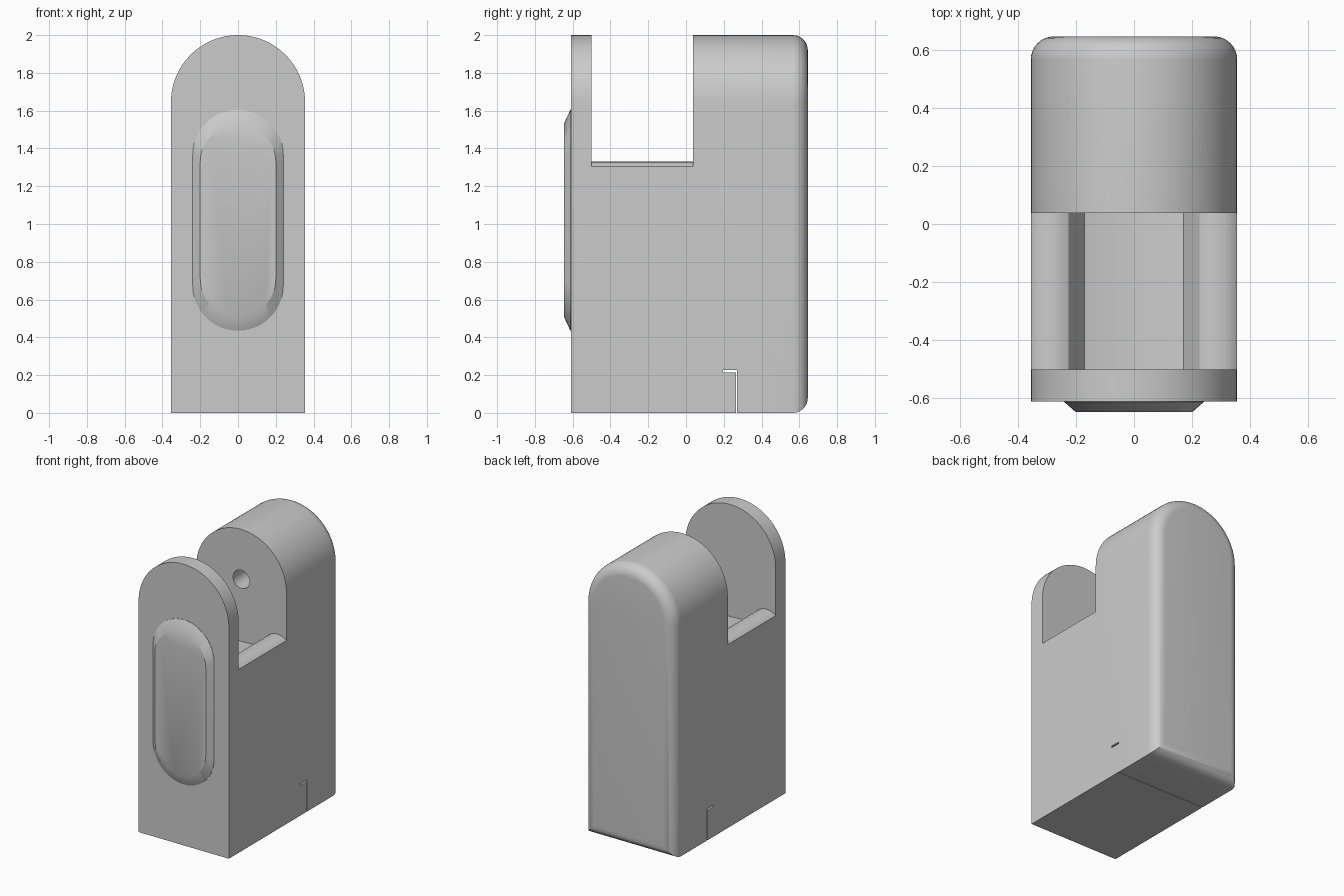
import bpy, bmesh, math
from mathutils import Vector

if "Cube" in bpy.data.objects:
    bpy.data.objects.remove(bpy.data.objects["Cube"])

grey = bpy.data.materials.new("light_grey")
grey.use_nodes = True
grey.diffuse_color = (0.6, 0.6, 0.6, 1)
grey.node_tree.nodes["Principled BSDF"].inputs["Base Color"].default_value = (0.6, 0.6, 0.6, 1)

R, ARCH_Z = 0.355, 1.645        # half width and centre height of the rounded top
FRONT, BACK = -0.61, 0.645


def arc(cx, cz, r, a0, a1, n):
    return [(cx + r * math.cos(math.radians(a0 + (a1 - a0) * i / n)),
             cz + r * math.sin(math.radians(a0 + (a1 - a0) * i / n))) for i in range(n + 1)]


def finish(name, bm):
    bmesh.ops.recalc_face_normals(bm, faces=bm.faces)
    mesh = bpy.data.meshes.new(name)
    bm.to_mesh(mesh)
    bm.free()
    mesh.materials.append(grey)
    obj = bpy.data.objects.new(name, mesh)
    bpy.context.collection.objects.link(obj)
    return obj


def prism(points, place, offset):
    """Extrude a closed 2D profile; place maps (u, v) to 3D."""
    bm = bmesh.new()
    face = bm.faces.new([bm.verts.new(place(u, v)) for u, v in points])
    ext = bmesh.ops.extrude_face_region(bm, geom=[face])
    verts = [g for g in ext["geom"] if isinstance(g, bmesh.types.BMVert)]
    bmesh.ops.translate(bm, verts=verts, vec=Vector(offset))
    return bm


def smooth(obj, angle):
    bpy.ops.object.select_all(action='DESELECT')
    obj.select_set(True)
    bpy.context.view_layer.objects.active = obj
    bpy.ops.object.shade_smooth_by_angle(angle=math.radians(angle))


def cut(obj, bm):
    """Subtract a cutter and discard it."""
    cutter = finish("cutter", bm)
    cutter.hide_render = True
    mod = obj.modifiers.new("cut", 'BOOLEAN')
    mod.operation, mod.solver, mod.object = 'DIFFERENCE', 'EXACT', cutter
    bpy.context.view_layer.objects.active = obj
    bpy.ops.object.modifier_apply(modifier=mod.name)
    bpy.data.objects.remove(cutter)


# Arched housing with all edges of the back face rounded
outline = [(-R, 0), (R, 0)] + arc(0, ARCH_Z, R, 0, 180, 48)
bm = prism(outline, lambda x, z: (x, FRONT, z), (0, BACK - FRONT, 0))
rim = [e for e in bm.edges if all(v.co.y > BACK - 0.001 for v in e.verts)]
bmesh.ops.recalc_face_normals(bm, faces=bm.faces)
bmesh.ops.bevel(bm, geom=rim, offset=0.08, offset_type='OFFSET', segments=8,
                profile=0.5, affect='EDGES', clamp_overlap=False)
housing = finish("housing", bm)

# Open wheel slot; its floor has rounded shoulders and a shallow channel
half = [(0.4, 1.28), (0.355, 1.304), (0.34, 1.317), (0.315, 1.327), (0.28, 1.332),
        (0.25, 1.328), (0.225, 1.315), (0.17, 1.225), (0.09, 1.208)]
floor = [(-x, z) for x, z in half] + [(0, 1.203)] + half[::-1]
cut(housing, prism(floor + [(0.4, 2.2), (-0.4, 2.2)],
                   lambda x, z: (x, -0.5, z), (0, 0.537, 0)))

# Axle hole in the back wall of the slot
cut(housing, prism(arc(0, ARCH_Z, 0.065, 0, 350, 35),
                   lambda x, z: (x, 0.0, z), (0, 0.38, 0)))

# Thin hooked seam across the base
seam = [(0.265, -0.1), (0.269, -0.1), (0.269, 0.226), (0.197, 0.226), (0.197, 0.214), (0.265, 0.214)]
cut(housing, prism(seam, lambda y, z: (-0.5, y, z), (1, 0, 0)))
smooth(housing, 28)


# Raised pad with sloping sides on the front
def stadium(r, reach):
    return arc(0, 1.02 + reach, r, 0, 180, 24) + arc(0, 1.02 - reach, r, 180, 360, 24)


bm = bmesh.new()
rings = [[bm.verts.new((x, y, z)) for x, z in stadium(r, reach)]
         for r, reach, y in ((0.24, 0.345, FRONT + 0.002), (0.24, 0.345, FRONT - 0.002),
                             (0.2, 0.31, -0.647))]
for a, b in zip(rings, rings[1:]):
    for i in range(len(a)):
        j = (i + 1) % len(a)
        bm.faces.new((a[i], a[j], b[j], b[i]))
bm.faces.new(rings[0])
bm.faces.new(rings[-1])
smooth(finish("front_pad", bm), 28)
